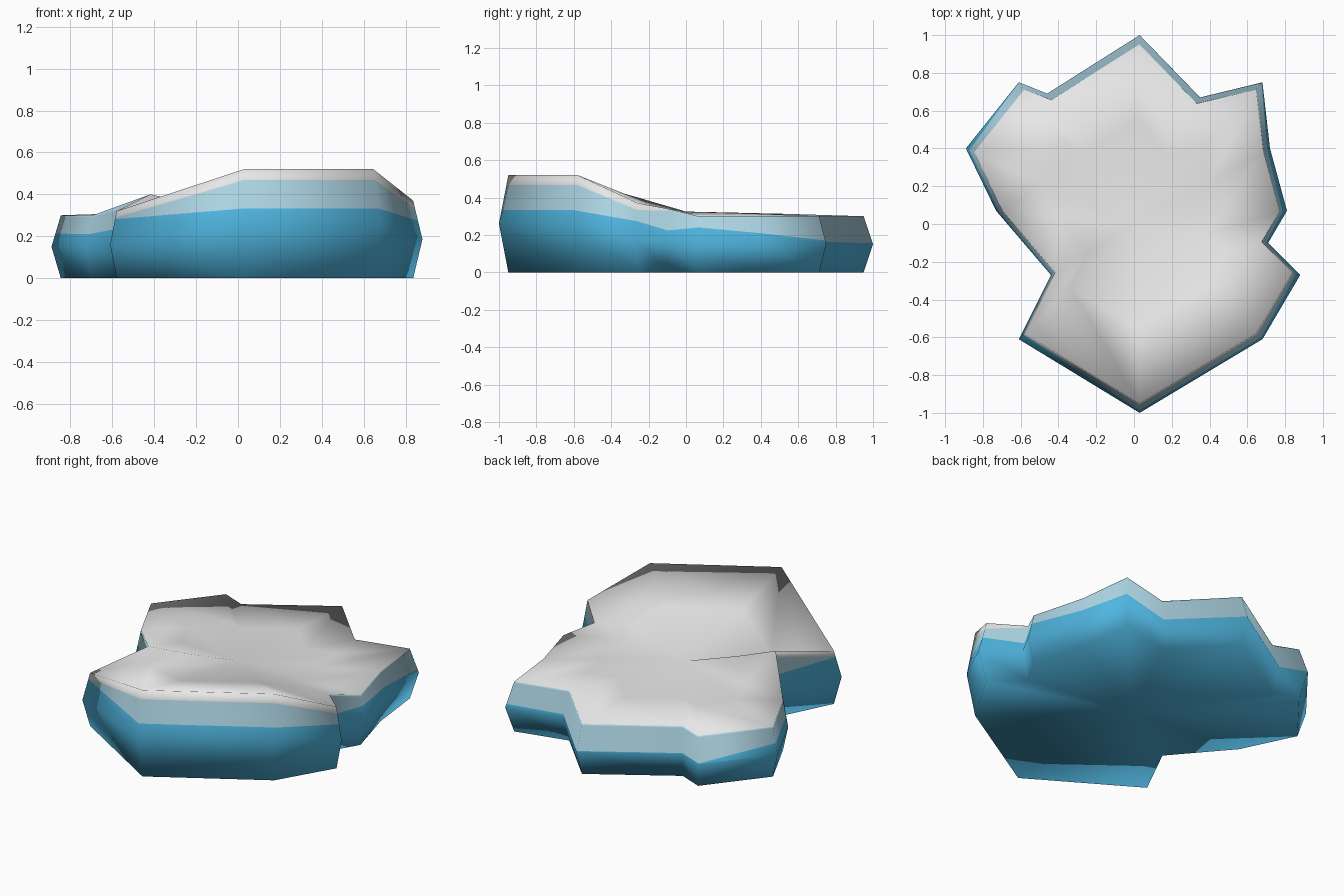
import bpy, bmesh

old = bpy.data.objects.get("Cube")
if old:
    bpy.data.objects.remove(old, do_unlink=True)


def material(name, colour):
    mat = bpy.data.materials.new(name)
    mat.use_nodes = True
    mat.diffuse_color = (*colour, 1)
    shader = mat.node_tree.nodes["Principled BSDF"]
    shader.inputs["Base Color"].default_value = (*colour, 1)
    shader.inputs["Roughness"].default_value = 0.8
    return mat


materials = [
    material("deep_ice_blue", (0.08, 0.47, 0.75)),
    material("pale_ice_blue", (0.46, 0.73, 0.85)),
    material("snow_white", (0.80, 0.80, 0.80)),
]
BLUE, PALE, SNOW = range(3)

# Jagged outline: x, y, rim height, share of the height that is deep blue
outline = [
    (0.03, 1.0, 0.3, 0.5), (0.35, 0.67, 0.3, 0.55), (0.68, 0.75, 0.3, 0.57),
    (0.72, 0.4, 0.3, 0.7), (0.81, 0.07, 0.3, 0.8), (0.71, -0.1, 0.34, 0.66),
    (0.88, -0.27, 0.37, 0.74), (0.68, -0.61, 0.52, 0.64), (0.03, -1.0, 0.52, 0.64),
    (-0.61, -0.61, 0.32, 0.88), (-0.44, -0.27, 0.4, 0.65), (-0.73, 0.07, 0.3, 0.7),
    (-0.89, 0.4, 0.3, 0.71), (-0.61, 0.75, 0.3, 0.52), (-0.46, 0.69, 0.3, 0.52),
]
INSET = 0.95
CENTRE_HEIGHT = 0.325

bm = bmesh.new()


def wall_point(x, y, rim, share):
    """Point on the wall, which bulges out at half its height."""
    scale = 1 - (1 - INSET) * abs(2 * share - 1)
    return bm.verts.new((x * scale, y * scale, rim * share))


def bridge(lower, upper, colour):
    faces = []
    for i in range(len(lower)):
        j = (i + 1) % len(lower)
        face = bm.faces.new((lower[i], lower[j], upper[j], upper[i]))
        face.material_index = colour
        faces.append(face)
    return faces


def fan(ring, height, colour):
    hub = bm.verts.new((0, 0, height))
    for i in range(len(ring)):
        bm.faces.new((ring[i - 1], ring[i], hub)).material_index = colour


# Wall rings from the base to the rim
base = [wall_point(x, y, h, 0) for x, y, h, s in outline]
waist = [wall_point(x, y, h, 0.5) for x, y, h, s in outline]
water_line = [wall_point(x, y, h, max(s, 0.52)) for x, y, h, s in outline]
snow_line = [wall_point(x, y, h, 0.9 if y < -0.2 else 0.97) for x, y, h, s in outline]
rim = [wall_point(x, y, h, 1) for x, y, h, s in outline]

bridge(base, waist, BLUE)
bridge(waist, water_line, BLUE)
bridge(water_line, snow_line, PALE)
for face in bridge(snow_line, rim, SNOW):
    if face.calc_center_median().y > -0.15:
        face.material_index = PALE

# Snowy top sloping down from the high front
inner = [bm.verts.new((x * 0.55, y * 0.55, (h + CENTRE_HEIGHT) / 2))
         for x, y, h, s in outline]
bridge(rim, inner, SNOW)
fan(inner, CENTRE_HEIGHT, SNOW)

# Flat underside
fan(base, 0, BLUE)

bmesh.ops.recalc_face_normals(bm, faces=bm.faces[:])
for face in bm.faces:
    face.smooth = True

mesh = bpy.data.meshes.new("ice_floe")
bm.to_mesh(mesh)
bm.free()
for mat in materials:
    mesh.materials.append(mat)
floe = bpy.data.objects.new("ice_floe", mesh)
bpy.context.collection.objects.link(floe)
